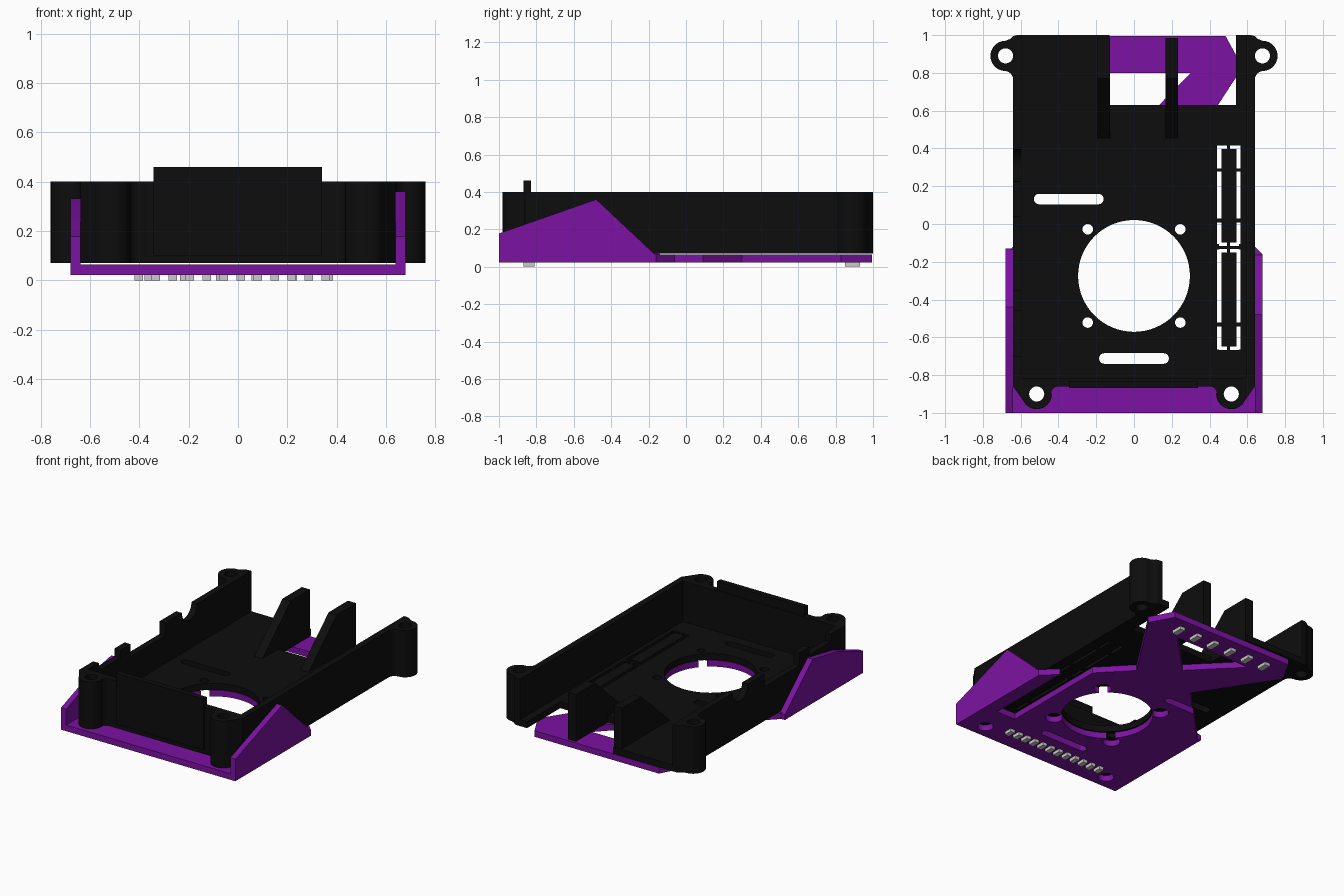
import bpy, bmesh, math

if "Cube" in bpy.data.objects:
    bpy.data.objects.remove(bpy.data.objects["Cube"])


def material(name, rgb):
    m = bpy.data.materials.new(name)
    m.diffuse_color = (*rgb, 1)
    m.use_nodes = True
    m.node_tree.nodes["Principled BSDF"].inputs["Base Color"].default_value = m.diffuse_color
    return m


BLACK = material("black_plastic", (0.004, 0.004, 0.004))
PURPLE = material("purple_plastic", (0.2, 0.006, 0.36))


def prism(name, pts, lo, hi, axis="z", mat=None):
    """Extrude a 2D outline: (x, y) along z, or (y, z) along x."""
    bm = bmesh.new()
    place = (lambda a, b: (a, b, lo)) if axis == "z" else (lambda a, b: (lo, a, b))
    face = bm.faces.new([bm.verts.new(place(*p)) for p in pts])
    new = bmesh.ops.extrude_face_region(bm, geom=[face])["geom"]
    step = (0, 0, hi - lo) if axis == "z" else (hi - lo, 0, 0)
    bmesh.ops.translate(bm, vec=step, verts=[v for v in new if isinstance(v, bmesh.types.BMVert)])
    bmesh.ops.recalc_face_normals(bm, faces=bm.faces)
    mesh = bpy.data.meshes.new(name)
    bm.to_mesh(mesh)
    bm.free()
    ob = bpy.data.objects.new(name, mesh)
    bpy.context.collection.objects.link(ob)
    if mat:
        mesh.materials.append(mat)
    return ob


def arc(cx, cy, r, a0, a1, n):
    angles = [math.radians(a0 + (a1 - a0) * i / n) for i in range(n + 1)]
    return [(cx + r * math.cos(a), cy + r * math.sin(a)) for a in angles]


def circle(cx, cy, r, n=32):
    return arc(cx, cy, r, 0, 360, n)[:-1]


def rect(x0, x1, y0, y1):
    return [(x0, y0), (x1, y0), (x1, y1), (x0, y1)]


def slot(x0, x1, cy, r):
    return arc(x1 - r, cy, r, -90, 90, 10) + arc(x0 + r, cy, r, 90, 270, 10)


def cut(ob, pts, lo=-0.1, hi=0.6, axis="z"):
    cutter = prism("cutter", pts, lo, hi, axis)
    cutter.hide_render = True
    mod = ob.modifiers.new("cut", "BOOLEAN")
    mod.operation, mod.solver, mod.object = "DIFFERENCE", "EXACT", cutter
    bpy.context.view_layer.objects.active = ob
    bpy.ops.object.modifier_apply(modifier=mod.name)
    bpy.data.objects.remove(cutter)


# Tray body: outline with front screw posts and rear ears
half = [(0.4, -0.86)]
half += arc(0.4, -0.9, 0.04, 90, 0, 6)[1:-1]
half += arc(0.515, -0.9, 0.08, 180, 335, 20)
half += [(0.64, -0.86)]
half += arc(0.685, 0.765, 0.045, 180, 90, 8)
half += arc(0.68, 0.89, 0.08, -85, 90, 24)
half += [(0.655, 0.98), (0.64, 0.995), (0.62, 1.0)]
tray = prism("tray", half + [(-x, y) for x, y in reversed(half)], 0.07, 0.4, mat=BLACK)
cut(tray, rect(-0.595, 0.595, -0.815, 1.1), 0.115, 0.6)
cut(tray, rect(-0.13, 0.54, 0.63, 1.1))

# Fan opening, rounded slots and screw holes in the tray
FAN_Y = -0.275
SCREWS = [(sx * 0.245, FAN_Y + sy * 0.247) for sx in (-1, 1) for sy in (-1, 1)]
cut(tray, circle(0, FAN_Y, 0.296, 64))
for x, y in SCREWS:
    cut(tray, circle(x, y, 0.028, 20))
for s in (-1, 1):
    cut(tray, circle(s * 0.515, -0.9, 0.04))
    cut(tray, circle(s * 0.68, 0.89, 0.04))
SLOTS = [slot(-0.53, -0.16, 0.132, 0.028), slot(-0.185, 0.185, -0.712, 0.028)]
for s in SLOTS:
    cut(tray, s)

# Pin-header vent: slits broken by ribs
for y0, y1 in ((0.295, 0.415), (0.028, 0.278), (-0.105, 0.008), (-0.522, -0.135), (-0.665, -0.542)):
    for x0, x1 in ((0.44, 0.462), (0.542, 0.564)):
        cut(tray, rect(x0, x1, y0, y1))
for y0 in (0.397, -0.117, -0.15, -0.667):
    for x0, x1 in ((0.45, 0.492), (0.508, 0.555)):
        cut(tray, rect(x0, x1, y0, y0 + 0.018))

# Port cutouts in the left wall
cut(tray, rect(-0.7, -0.46, 0.345, 0.5), -0.8, -0.55, "x")
cut(tray, rect(-0.35, 0.04, 0.31, 0.5), -0.8, -0.55, "x")
cut(tray, circle(0.31, 0.4, 0.085), -0.8, -0.55, "x")

# Front tab and the two rear divider fins
prism("front_tab", rect(-0.343, 0.34, -0.868, -0.83), 0.1, 0.46, mat=BLACK)
for name, x in (("left_fin", -0.16), ("right_fin", 0.2)):
    fin = [(0.45, 0.09), (0.63, 0.07), (0.985, 0.07), (0.985, 0.4), (0.77, 0.4), (0.45, 0.11)]
    prism(name, fin, x - 0.032, x + 0.032, "x", BLACK)

# Base plate: crossed rear arms with a header notch on the right
plate = prism("base_plate", [
    (-0.68, -1), (0.68, -1), (0.68, -0.16), (0.58, -0.06), (0.58, -0.7), (0.43, -0.7),
    (0.43, 0.09), (0.23, 0.3), (0.575, 0.83), (0.485, 0.995),
    (-0.485, 0.995), (-0.575, 0.83), (-0.23, 0.3), (-0.68, -0.16)], 0.022, 0.065, mat=PURPLE)
cut(plate, [(-0.3, 0.8), (0, 0.495), (0.3, 0.8)])
cut(plate, circle(0, FAN_Y, 0.3, 64))
for x, y in SCREWS:
    cut(plate, circle(x, y, 0.057))
for s in (-1, 1):
    cut(plate, circle(s * 0.515, -0.9, 0.052))
for s in SLOTS:
    cut(plate, s)

# Side walls rising from the base plate
prism("right_side_wall", [(-1, 0.022), (-0.16, 0.022), (-0.16, 0.06), (-0.48, 0.36), (-1, 0.178)],
      0.64, 0.68, "x", PURPLE)
prism("left_side_wall", [(-1, 0.022), (-0.13, 0.022), (-0.13, 0.06), (-0.44, 0.332), (-0.71, 0.282), (-1, 0.178)],
      -0.68, -0.64, "x", PURPLE)

# Plain raised pads under the plate
for i in range(12):
    x = -0.42 + i * 0.069
    prism("front_pad", rect(x, x + 0.035, -0.87, -0.81), 0, 0.024)
for i in range(6):
    x = -0.38 + i * 0.145
    prism("rear_pad", rect(x, x + 0.04, 0.85, 0.93), 0, 0.024)

bpy.ops.object.select_all(action="SELECT")
bpy.context.view_layer.objects.active = tray
bpy.ops.object.shade_smooth_by_angle()
